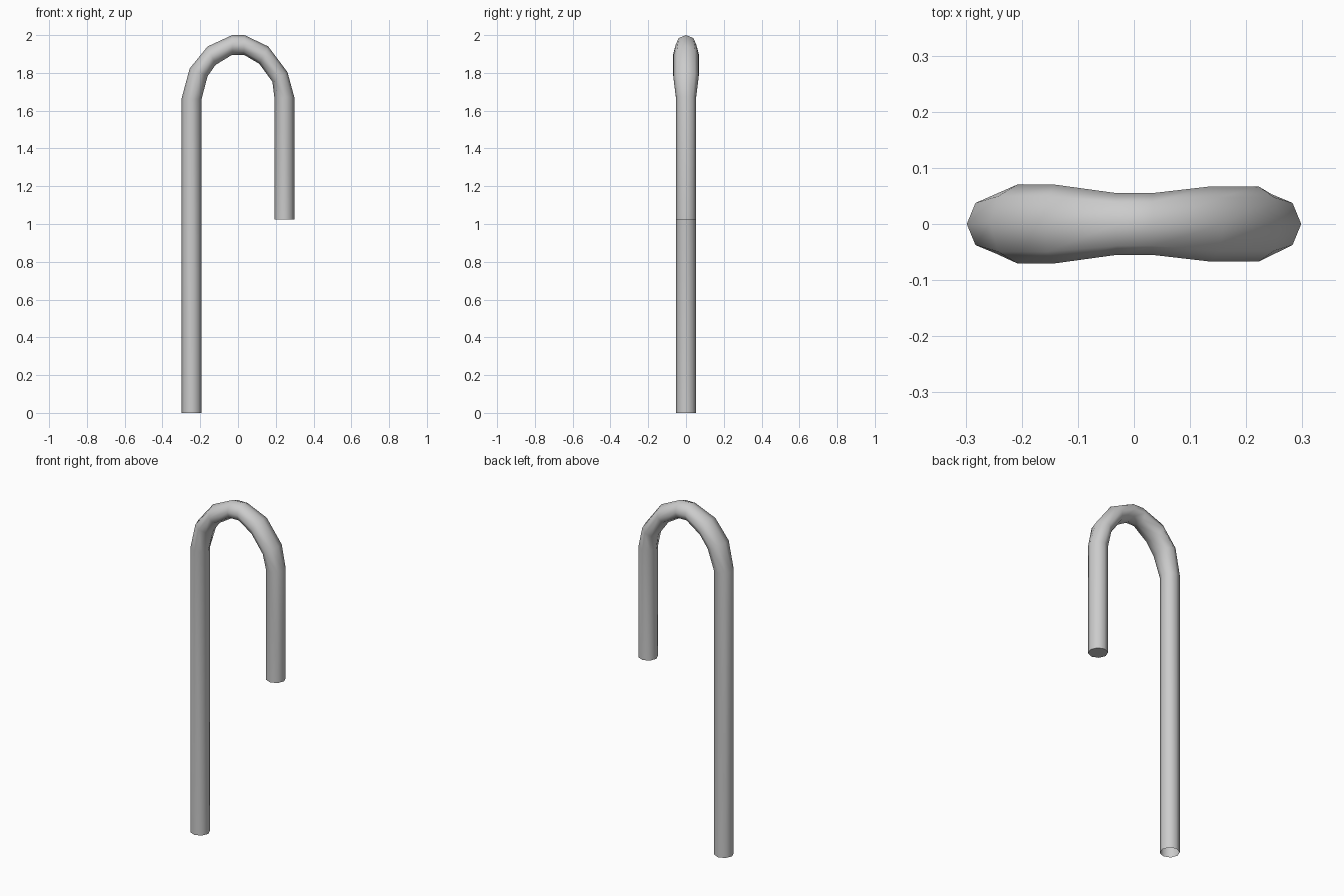
import bpy, bmesh, math
from mathutils import Vector

if "Cube" in bpy.data.objects:
    bpy.data.objects.remove(bpy.data.objects["Cube"])

SIDES = 8
R = 0.053

# Stations along the cane: outer (x, z), inner (x, z), half width in y
stations = [
    ((-0.298, 0.0), (-0.193, 0.0), R),
    ((-0.298, 1.667), (-0.193, 1.661), R),
    ((-0.256, 1.823), (-0.161, 1.783), 0.070),
    ((-0.161, 1.940), (-0.119, 1.842), 0.070),
    ((-0.031, 2.0), (-0.031, 1.896), 0.055),
    ((0.034, 2.0), (0.031, 1.896), 0.055),
    ((0.160, 1.940), (0.113, 1.848), 0.067),
    ((0.262, 1.804), (0.182, 1.753), 0.067),
    ((0.298, 1.672), (0.193, 1.667), R),
    ((0.298, 1.025), (0.193, 1.025), R),
]

bm = bmesh.new()


def ring(outer, inner, width):
    o, i = Vector((outer[0], 0, outer[1])), Vector((inner[0], 0, inner[1]))
    centre, half = (o + i) / 2, (o - i) / 2
    angles = [2 * math.pi * k / SIDES for k in range(SIDES)]
    return [bm.verts.new(centre + half * math.cos(a) + Vector((0, width * math.sin(a), 0)))
            for a in angles]


# Octagonal tube swept through the stations
rings = [ring(*s) for s in stations]
for a, b in zip(rings, rings[1:]):
    for k in range(SIDES):
        n = (k + 1) % SIDES
        bm.faces.new((a[k], a[n], b[n], b[k]))

# Closed tip on the short arm; the foot of the shaft stays open
bm.faces.new(rings[-1])
bmesh.ops.recalc_face_normals(bm, faces=bm.faces[:])

mesh = bpy.data.meshes.new("hooked_cane")
bm.to_mesh(mesh)
bm.free()
cane = bpy.data.objects.new("hooked_cane", mesh)
bpy.context.collection.objects.link(cane)

# Smooth sides with a crisp end cap
bpy.context.view_layer.objects.active = cane
cane.select_set(True)
bpy.ops.object.shade_smooth_by_angle(angle=math.radians(60))
